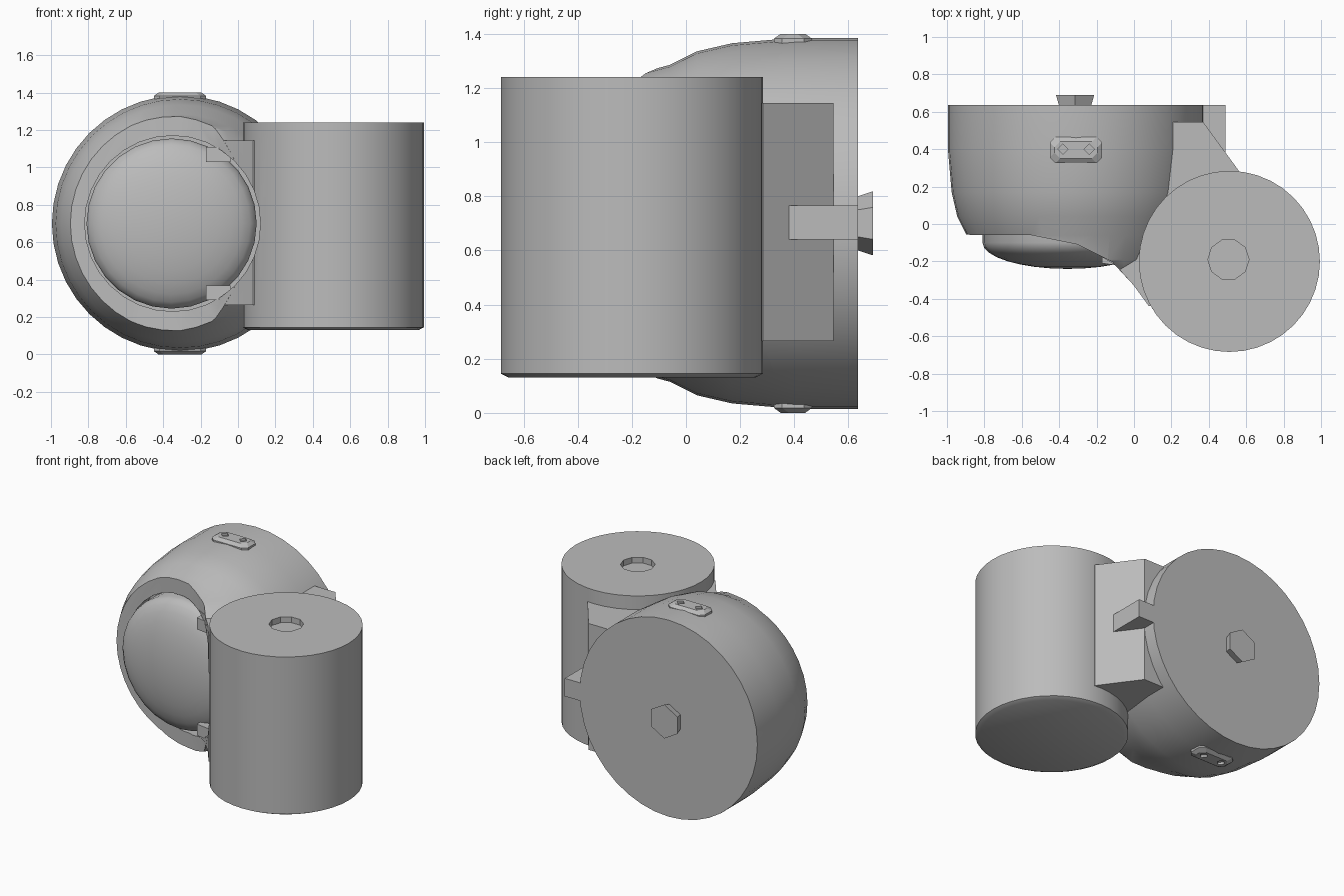
import bpy, bmesh, math
from mathutils import Matrix, Vector

if "Cube" in bpy.data.objects:
    bpy.data.objects.remove(bpy.data.objects["Cube"])

grey = bpy.data.materials.new("plain_grey")
grey.use_nodes = True
grey.diffuse_color = (0.5, 0.5, 0.5, 1)
grey.node_tree.nodes["Principled BSDF"].inputs["Base Color"].default_value = (0.5, 0.5, 0.5, 1)

AXIS_X, MID_Z = -0.31, 0.70


def make(name, bm):
    bmesh.ops.remove_doubles(bm, verts=bm.verts, dist=1e-5)
    bmesh.ops.recalc_face_normals(bm, faces=bm.faces)
    mesh = bpy.data.meshes.new(name)
    bm.to_mesh(mesh)
    bm.free()
    mesh.materials.append(grey)
    ob = bpy.data.objects.new(name, mesh)
    bpy.context.collection.objects.link(ob)
    return ob


def lathe(name, profile, centre, axis, steps):
    """Revolve (radius, height) points; axis 'Y' points backwards, 'Z' up."""
    bm = bmesh.new()
    verts = [bm.verts.new((r, 0, h)) for r, h in profile]
    edges = [bm.edges.new(p) for p in zip(verts, verts[1:])]
    bmesh.ops.spin(bm, geom=verts + edges, cent=(0, 0, 0), axis=(0, 0, 1),
                   angle=math.tau, steps=steps, use_duplicate=False)
    turn = Matrix.Rotation(-math.pi / 2, 4, 'X') if axis == 'Y' else Matrix()
    bm.transform(Matrix.Translation(centre) @ turn)
    return make(name, bm)


def prism(name, outline, z0, z1):
    bm = bmesh.new()
    face = bm.faces.new([bm.verts.new((x, y, z0)) for x, y in outline])
    up = bmesh.ops.extrude_face_region(bm, geom=[face])["geom"]
    bmesh.ops.translate(bm, vec=(0, 0, z1 - z0),
                        verts=[v for v in up if isinstance(v, bmesh.types.BMVert)])
    return make(name, bm)


def activate(ob):
    bpy.ops.object.select_all(action='DESELECT')
    ob.select_set(True)
    bpy.context.view_layer.objects.active = ob


def cut(ob, cutter):
    cutter.hide_render = True
    mod = ob.modifiers.new("cut", 'BOOLEAN')
    mod.operation, mod.solver, mod.object = 'DIFFERENCE', 'EXACT', cutter
    activate(ob)
    bpy.ops.object.modifier_apply(modifier=mod.name)


def smooth(ob, degrees=30):
    activate(ob)
    bpy.ops.object.shade_smooth_by_angle(angle=math.radians(degrees))


# Round housing with a closed flat back
housing = lathe("housing", [(0, 0.635), (0.685, 0.635), (0.685, 0.4), (0.665, 0.17),
                            (0.635, 0.04), (0.585, -0.06), (0.55, -0.19),
                            (0.43, -0.33), (0, -0.33)], (AXIS_X, 0, MID_Z), 'Y', 40)

# Neck joining the housing to the upright cylinder
neck = prism("neck", [(-0.2, -0.16), (-0.1, -0.22), (0, -0.33), (0.08, -0.44), (0.4, -0.3),
                      (0.56, 0.2), (0.56, 0.285), (0.37, 0.545), (0, 0.545), (-0.2, 0.3)],
             0.265, 1.145)

# Upright cylinder with a slightly tapered foot
cylinder = lathe("upright_cylinder", [(0, 0.13), (0.455, 0.13), (0.484, 0.145),
                                      (0.484, 1.24), (0, 1.24)], (0.51, -0.2, 0), 'Z', 40)

# Cutters: swept front edge, round opening and top socket
front = prism("front_cutter", [(-1.2, -0.055), (-0.55, -0.06), (-0.3, -0.11), (-0.12, -0.2),
                               (0, -0.33), (0, -1), (-1.2, -1)], -0.5, 2)
opening = lathe("opening_cutter", [(0, -0.9), (0.47, -0.9), (0.47, 0.02), (0, 0.02)],
                (-0.35, 0, MID_Z), 'Y', 32)
socket = lathe("socket_cutter", [(0, 1.2), (0.11, 1.2), (0.11, 1.4), (0, 1.4)],
               (0.505, -0.19, 0), 'Z', 10)
cut(housing, front)
for part in (housing, neck, cylinder):
    cut(part, opening)
cut(cylinder, socket)
for part in (housing, neck, cylinder):
    smooth(part)

# Domed lens sitting in the opening
dome = [(0.455 * math.sin(a), -0.1 - 0.14 * math.cos(a))
        for a in (i * math.pi / 16 for i in range(9))]
lens = lathe("domed_lens", dome + [(0.455, 0.03), (0, 0.03)], (-0.355, 0, MID_Z), 'Y', 28)
smooth(lens, 40)

# Small wedge clips at the edge of the lens
for label, s in (("upper", 1), ("lower", -1)):
    clip = prism(label + "_clip", [(-0.17, -0.1), (-0.17, -0.21), (-0.04, -0.23), (-0.04, -0.1)],
                 MID_Z + s * 0.33, MID_Z + s * 0.41)

# Hexagonal knob on the back
lathe("back_knob", [(0, 0.62), (0.095, 0.62), (0.118, 0.69), (0, 0.69)],
      (-0.315, 0, MID_Z), 'Y', 6).data.transform(
    Matrix.Translation((-0.315, 0, MID_Z)) @ Matrix.Rotation(math.radians(90), 4, 'Y')
    @ Matrix.Translation((0.315, 0, -MID_Z)))

# Side tab
prism("side_tab", [(0.3, 0.37), (0.49, 0.37), (0.49, 0.635), (0.3, 0.635)], 0.64, 0.765)

# Eight-sided plates with two pits, above and below
for label, s in (("top", 1), ("bottom", -1)):
    bm = bmesh.new()
    rings = []
    for inset, h in ((0, 0.64), (0, 0.682), (0.025, 0.70)):
        a, b, c = 0.14 - inset, 0.07 - inset, 0.03
        loop = [(a, b - c), (a - c, b), (c - a, b), (-a, b - c),
                (-a, c - b), (c - a, -b), (a - c, -b), (a, c - b)]
        rings.append([bm.verts.new((AXIS_X + x, 0.395 + y, MID_Z + s * h)) for x, y in loop])
    bm.faces.new(rings[0])
    bm.faces.new(rings[-1])
    for low, high in zip(rings, rings[1:]):
        for i in range(8):
            j = (i + 1) % 8
            bm.faces.new((low[i], low[j], high[j], high[i]))
    plate = make(label + "_plate", bm)
    for dx in (-0.07, 0.07):
        z0, z1 = sorted((MID_Z + s * 0.685, MID_Z + s * 0.75))
        pit = lathe("pit_cutter", [(0, z0), (0.028, z0), (0.028, z1), (0, z1)],
                    (AXIS_X + dx, 0.4, 0), 'Z', 4)
        cut(plate, pit)
        bpy.data.objects.remove(pit)

for cutter in (front, opening, socket):
    bpy.data.objects.remove(cutter)
